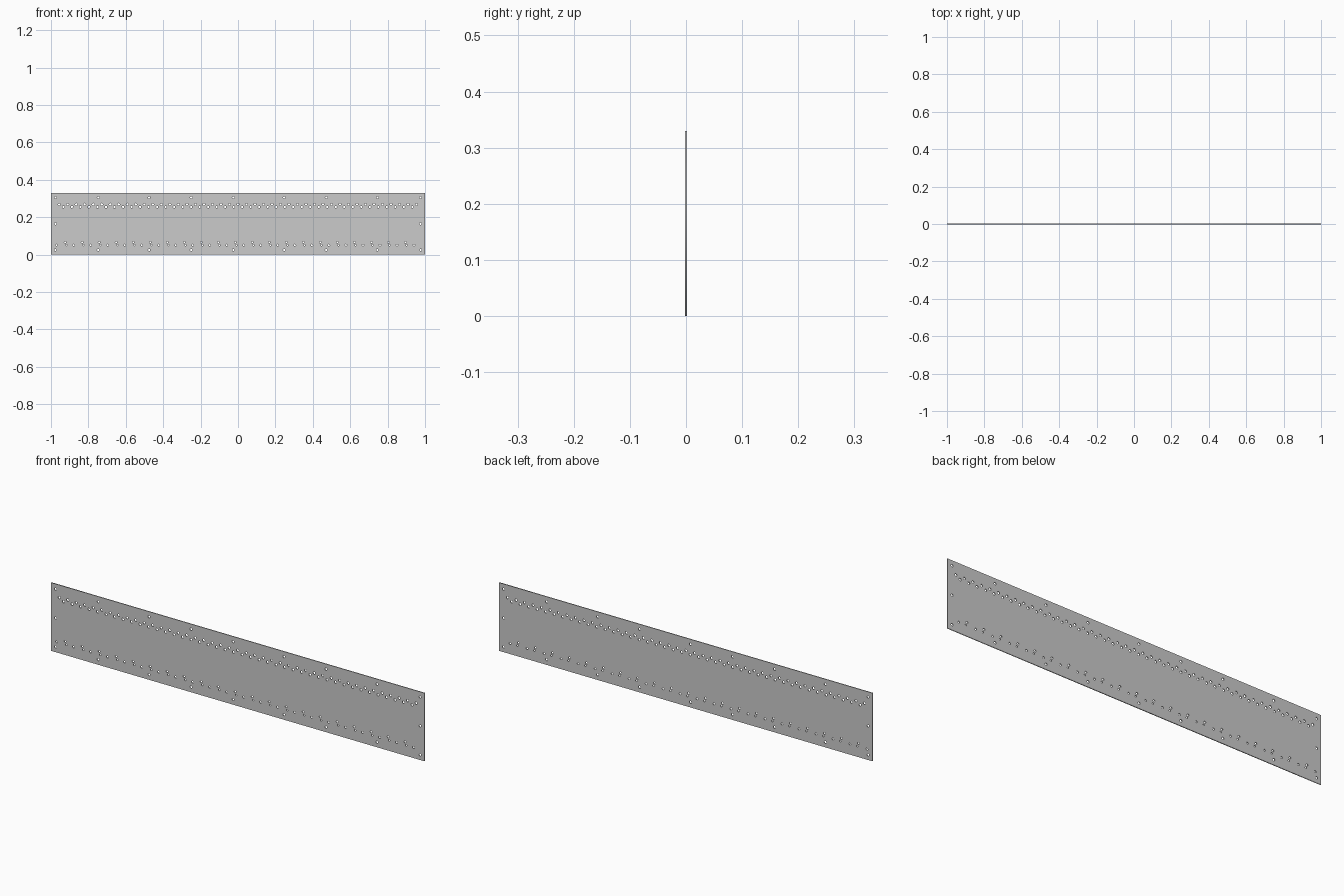
import bpy
from math import sin, cos, pi, radians

if "Cube" in bpy.data.objects:
    bpy.data.objects.remove(bpy.data.objects["Cube"])

W, H, T = 2.0, 0.33, 0.004

# Flat outline with holes, filled and extruded into a thin sheet
curve = bpy.data.curves.new("perforated_plate", 'CURVE')
curve.dimensions = '2D'
curve.fill_mode = 'BOTH'
curve.extrude = T / 2


def loop(points):
    s = curve.splines.new('POLY')
    s.points.add(len(points) - 1)
    for p, (x, z) in zip(s.points, points):
        p.co = (x, z, 0, 1)
    s.use_cyclic_u = True


def hole(x, z, r=0.006, n=12):
    loop([(x + r * cos(2 * pi * i / n), z + r * sin(2 * pi * i / n)) for i in range(n)])


loop([(-W / 2, 0), (W / 2, 0), (W / 2, H), (-W / 2, H)])

# Fixing holes around the border
for x in (-0.976, -0.747, -0.475, -0.25, -0.025, 0.247, 0.472, 0.745, 0.976):
    hole(x, 0.025)
    hole(x, H - 0.025)
for x in (-0.976, 0.976):
    hole(x, H / 2)

# Staggered upper rows (dense) and lower rows (sparser)
PITCH = 0.0455
for i in range(43):
    x = -0.956 + i * PITCH
    hole(x, 0.269)
    if i < 42:
        hole(x + PITCH / 2, 0.255)
for i in range(43):
    x = -0.97 + i * PITCH
    hole(x, 0.051 if i % 2 == 0 else 0.066, 0.005)
    if i % 2:
        hole(x + 0.006, 0.051, 0.004)

plate = bpy.data.objects.new("perforated_plate", curve)
bpy.context.collection.objects.link(plate)
plate.rotation_euler = (radians(90), 0, 0)

# Turn the curve into a mesh
bpy.context.view_layer.objects.active = plate
plate.select_set(True)
bpy.ops.object.convert(target='MESH')
bpy.ops.object.transform_apply(rotation=True)
